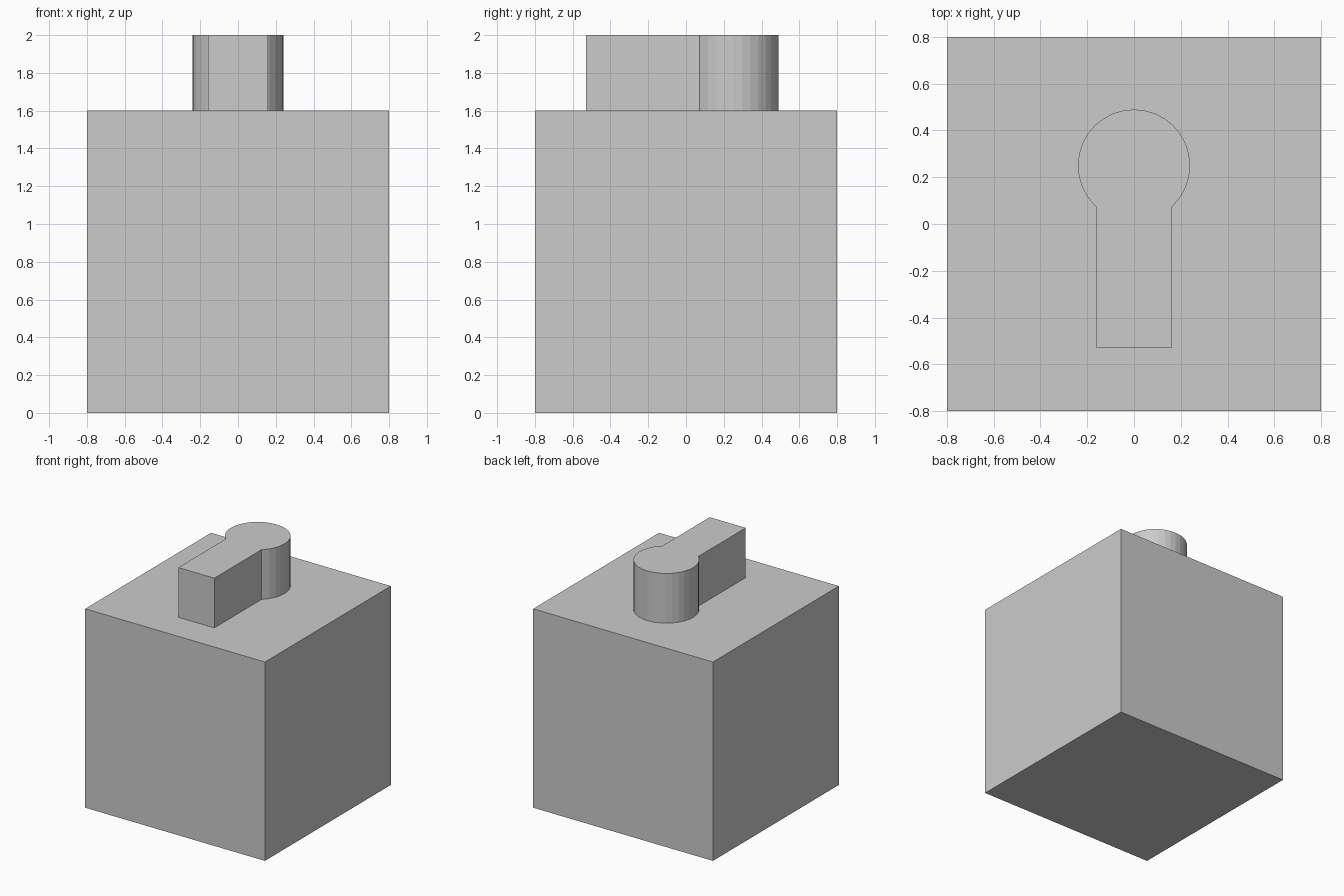
import bpy, bmesh, math

if "Cube" in bpy.data.objects:
    bpy.data.objects.remove(bpy.data.objects["Cube"])


def prism(name, outline, z0, z1):
    """Closed solid made by extruding a flat outline from z0 to z1."""
    bm = bmesh.new()
    face = bm.faces.new([bm.verts.new((x, y, z0)) for x, y in outline])
    ext = bmesh.ops.extrude_face_region(bm, geom=[face], use_keep_orig=True)
    top = [v for v in ext["geom"] if isinstance(v, bmesh.types.BMVert)]
    bmesh.ops.translate(bm, verts=top, vec=(0, 0, z1 - z0))
    bmesh.ops.recalc_face_normals(bm, faces=bm.faces)
    mesh = bpy.data.meshes.new(name)
    bm.to_mesh(mesh)
    bm.free()
    obj = bpy.data.objects.new(name, mesh)
    bpy.context.collection.objects.link(obj)
    return obj


# Cube body
H = 0.8
prism("cube_body", [(-H, -H), (H, -H), (H, H), (-H, H)], 0, 1.6)

# Raised keyhole: straight slot running into a 32-sided round head
R, CY, W, Y0, SIDES = 0.24, 0.25, 0.16, -0.53, 32
join_y = CY - math.sqrt(R * R - W * W)
outline = [(-W, Y0), (W, Y0), (W, join_y)]
for i in range(-SIDES // 4, SIDES * 3 // 4):
    a = 2 * math.pi * i / SIDES
    x, y = R * math.cos(a), CY + R * math.sin(a)
    if y > join_y + 0.005:
        outline.append((x, y))
outline.append((-W, join_y))
prism("keyhole_block", outline, 1.6, 2.0)
